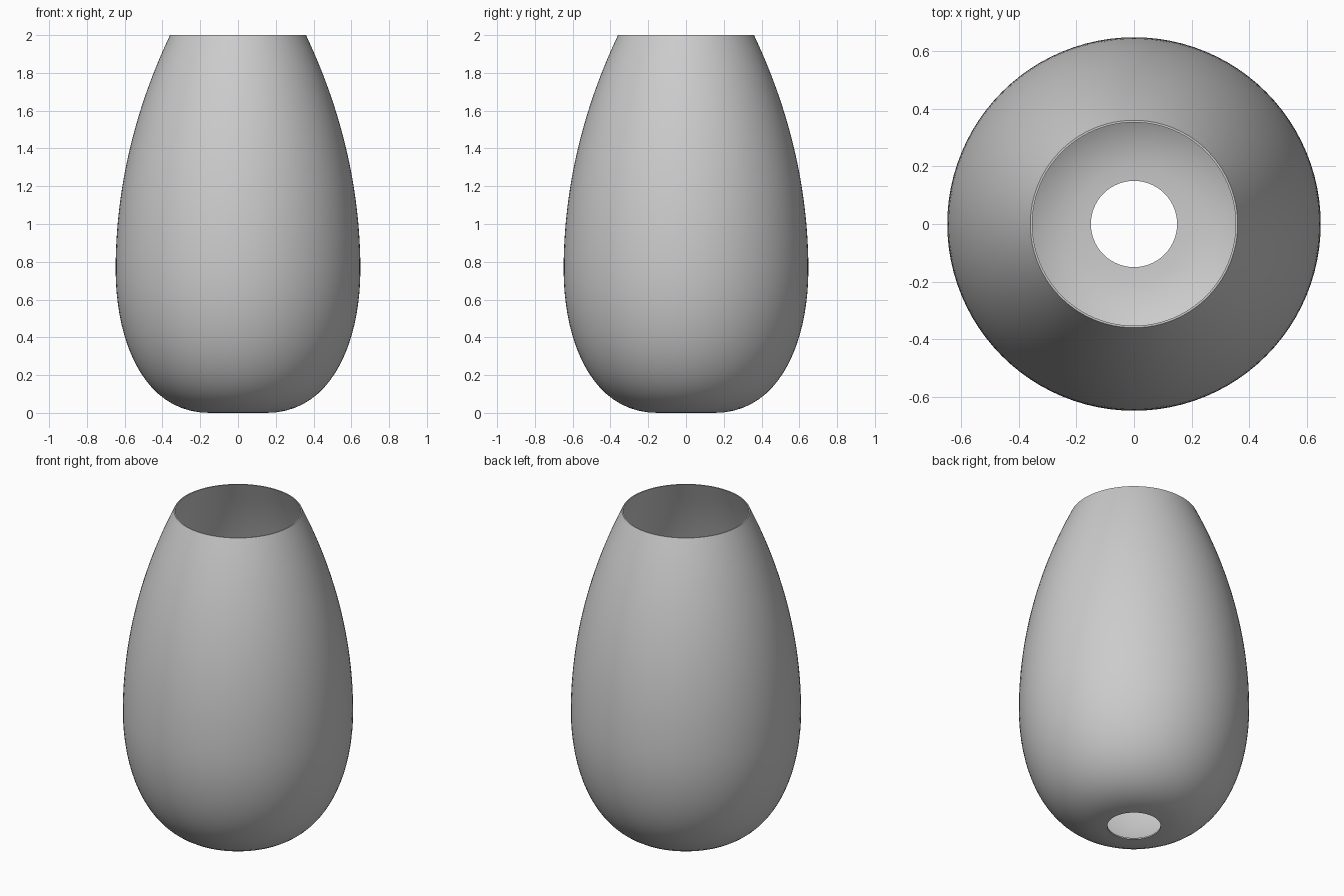
import bpy
import bmesh
import math
from mathutils import Vector
from mathutils.geometry import interpolate_bezier

SIDES = 96
WALL = 0.008

cube = bpy.data.objects.get("Cube")
if cube:
    bpy.data.objects.remove(cube, do_unlink=True)

# Plain grey finish
grey = bpy.data.materials.new("plain_grey")
grey.use_nodes = True
colour = (0.6, 0.6, 0.6, 1)
grey.diffuse_color = colour
grey.node_tree.nodes["Principled BSDF"].inputs["Base Color"].default_value = colour


def curve(*points, steps):
    """Bezier in the (radius, height) plane."""
    return interpolate_bezier(*[Vector((r, 0, z)) for r, z in points], steps)


# Wall profile: bottom hole to belly, then belly to rim
lower = curve((0.15, 0), (0.5, 0), (0.648, 0.38), (0.648, 0.76), steps=20)
upper = curve((0.648, 0.76), (0.648, 1.18), (0.55, 1.6), (0.36, 2), steps=24)
profile = lower + upper[1:]

# Vase body, spun around the vertical axis
bm = bmesh.new()
verts = [bm.verts.new(p) for p in profile]
edges = [bm.edges.new(pair) for pair in zip(verts, verts[1:])]
bmesh.ops.spin(bm, geom=verts + edges, cent=(0, 0, 0), axis=(0, 0, 1),
               angle=math.tau, steps=SIDES, use_merge=True)
bmesh.ops.remove_doubles(bm, verts=bm.verts, dist=0.0001)
bmesh.ops.recalc_face_normals(bm, faces=bm.faces)
if sum(f.normal.dot(f.calc_center_median() - Vector((0, 0, 0.8))) for f in bm.faces) < 0:
    bmesh.ops.reverse_faces(bm, faces=bm.faces)

mesh = bpy.data.meshes.new("vase_body")
bm.to_mesh(mesh)
bm.free()
mesh.materials.append(grey)
vase = bpy.data.objects.new("vase_body", mesh)
bpy.context.collection.objects.link(vase)

# Thin wall, grown inward so the outside keeps its size
wall = vase.modifiers.new("wall", "SOLIDIFY")
wall.thickness = WALL
wall.offset = -1

bpy.context.view_layer.objects.active = vase
vase.select_set(True)
bpy.ops.object.modifier_apply(modifier=wall.name)

# Level the inner rim with the outer rim
for v in vase.data.vertices:
    if v.co.z > 1.99:
        v.co.z = 2
bpy.ops.object.shade_smooth_by_angle(angle=math.radians(40))
